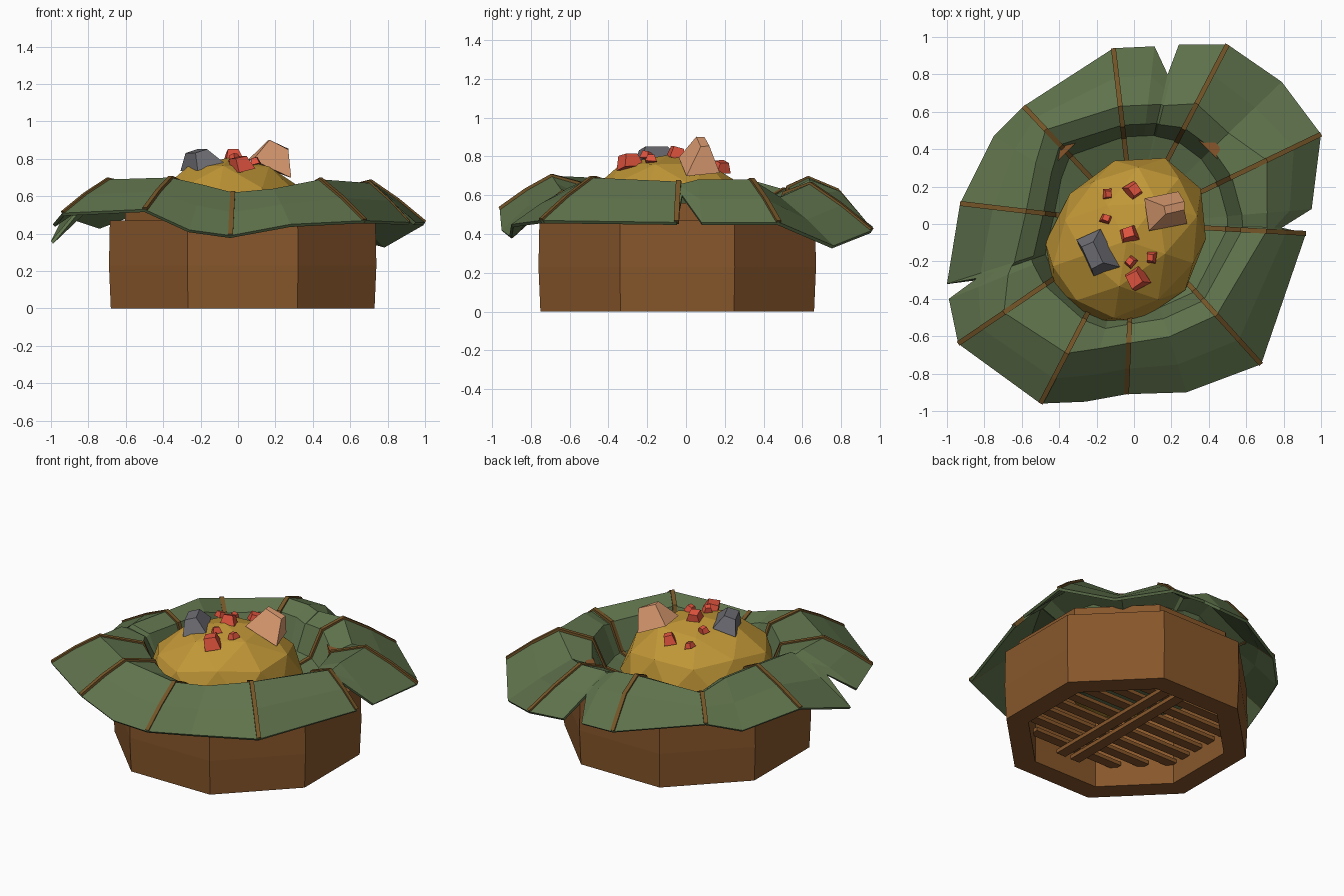
import bpy, bmesh, math, random
from mathutils import Vector, Matrix, Euler

cube = bpy.data.objects.get("Cube")
if cube:
    bpy.data.objects.remove(cube)


def material(name, rgb):
    m = bpy.data.materials.new(name)
    m.use_nodes = True
    col = [(c / 255) ** 2.2 for c in rgb] + [1]
    m.diffuse_color = col
    m.node_tree.nodes["Principled BSDF"].inputs["Base Color"].default_value = col
    return m


wood = material("brown wood", (134, 87, 47))
green = material("leaf green", (95, 114, 77))
rib = material("leaf rib brown", (116, 86, 44))
gold = material("golden rice", (192, 150, 58))
red = material("red pepper", (222, 84, 64))
grey = material("grey mushroom", (108, 108, 114))
tan = material("tan meat", (222, 156, 114))


def finish(bm, name, mat, thickness=0, fix_normals=True):
    if fix_normals:
        bmesh.ops.recalc_face_normals(bm, faces=bm.faces)
    mesh = bpy.data.meshes.new(name)
    bm.to_mesh(mesh)
    bm.free()
    mesh.materials.append(mat)
    ob = bpy.data.objects.new(name, mesh)
    bpy.context.collection.objects.link(ob)
    if thickness:
        mod = ob.modifiers.new("Thickness", "SOLIDIFY")
        mod.thickness = thickness
        mod.offset = -1


def bridge(bm, a, b):
    # quads between two closed rings of vertices
    for i in range(len(a)):
        j = (i + 1) % len(a)
        bm.faces.new((a[i], a[j], b[j], b[i]))


def box(name, loc, size, mat):
    bm = bmesh.new()
    bmesh.ops.create_cube(bm, size=1, matrix=Matrix.LocRotScale(Vector(loc), None, Vector(size)))
    finish(bm, name, mat)


# Steamer basket: an octagonal wall with a recessed lip
CX, CY = 0.025, -0.045
INNER = 0.575
wall = [(0.705, 0), (0.715, 0.23), (0.71, 0.47), (0.63, 0.47), (0.63, 0.56), (INNER, 0.56), (INNER, 0)]
bm = bmesh.new()
rings = []
for r, z in wall:
    rad = r / math.cos(math.pi / 8)
    angles = [math.pi / 8 + math.pi / 4 * i for i in range(8)]
    rings.append([bm.verts.new((CX + rad * math.cos(a), CY + rad * math.sin(a), z)) for a in angles])
for i, ring in enumerate(rings):
    bridge(bm, ring, rings[(i + 1) % len(rings)])
finish(bm, "basket_wall", wood)

# Basket floor: slats over two cross bars
for i in range(-4, 5):
    d = i * 0.12
    half = min(INNER, INNER * math.sqrt(2) - abs(d))
    box("floor_slat", (CX, CY + d, 0.14), (2 * half, 0.065, 0.025), wood)
for s in (-1, 1):
    box("floor_cross_bar", (CX + s * 0.055, CY, 0.115), (0.07, 1.1, 0.025), wood)

# Leaf lining: tip x, y, z, then crest as a fraction of the tip, and crest height
spokes = [
    (-.11, .94, .44, .67, .69), (.11, .95, .44, .67, .68), (.18, .80, .56, .8, .65),
    (.24, .96, .44, .66, .66), (.50, .96, .42, .67, .66), (.79, .76, .34, .64, .59),
    (1, .48, .46, .71, .68), (.95, .08, .46, .75, .68), (.79, -.02, .60, .9, .66),
    (.92, -.05, .46, .77, .67), (.68, -.75, .47, .65, .69), (.28, -.90, .45, .67, .64),
    (-.04, -.91, .39, .7, .62), (-.26, -.95, .42, .7, .66), (-.50, -.96, .53, .72, .7),
    (-.94, -.64, .51, .74, .69), (-.99, -.40, .45, .68, .68), (-.84, -.29, .55, .78, .66),
    (-1, -.32, .36, .64, .68), (-.93, .11, .5, .62, .68), (-.75, .47, .44, .7, .68),
    (-.59, .63, .5, .8, .63)]
rib_spokes = (0, 4, 6, 9, 10, 12, 14, 15, 19, 21)


def profile(x, y, z, k, top):
    # points of one spoke, from the tip over the crest and the shelf to the bowl
    tip = Vector((x, y, 0))
    out = tip.normalized()
    crest = tip.length * k
    bulge = 0.06 if y > 0.9 and x < 0.2 else 0.01
    up = Vector((0, 0, 1))
    return [tip + up * z,
            tip * (1 + k) / 2 + up * ((z + top) / 2 + bulge),
            tip * k + up * top,
            out * min(crest * 0.84, 0.58) + up * (top - 0.05),
            out * min(crest * 0.74, 0.5) + up * 0.44,
            out * min(crest * 0.5, 0.34) + up * 0.38]


bm = bmesh.new()
lines = [[bm.verts.new(p) for p in profile(*s)] for s in spokes]
rings = [list(r) for r in zip(*lines)]
for a, b in zip(rings, rings[1:]):
    bridge(bm, b, a)
bm.faces.new(rings[-1])
bmesh.ops.recalc_face_normals(bm, faces=bm.faces)
if sum(f.normal.z for f in bm.faces) < 0:
    bmesh.ops.reverse_faces(bm, faces=bm.faces)
finish(bm, "leaf_lining", green, 0.018, False)

# Leaf ribs: raised strips that follow the spokes
for i in rib_spokes:
    pts = profile(*spokes[i])
    out = Vector((pts[0].x, pts[0].y, 0)).normalized()
    side = Vector((-out.y, out.x, 0)) * 0.013
    bm = bmesh.new()
    rows = []
    for n, p in enumerate(pts):
        lift = Vector((0, 0, 0.009)) - out * (0.01 if n > 2 else 0)
        rows.append([bm.verts.new(p + lift + side * s) for s in (1, -1)])
    for a, b in zip(rows, rows[1:]):
        f = bm.faces.new((a[0], b[0], b[1], a[1]))
        f.normal_update()
        if f.normal.z < 0:
            f.normal_flip()
    finish(bm, "leaf_rib", rib, 0.026, False)

# Rice mound: a faceted dome, longer along the diagonal, with a flattened base
MOUND = Vector((-0.04, -0.09, 0.45))
AXES = Vector((0.485, 0.40, 0.36))
TURN = Matrix.Rotation(math.radians(50), 4, "Z")
random.seed(4)
bm = bmesh.new()
bmesh.ops.create_icosphere(bm, subdivisions=2, radius=1)
for v in bm.verts:
    v.co *= random.uniform(0.98, 1.03)
    if v.co.z < 0:
        v.co.z *= 0.25
    v.co = MOUND + TURN @ (v.co * AXES)
finish(bm, "rice_mound", gold)


def surface(x, y):
    # height of the mound at a place
    p = TURN.inverted() @ Vector((x - MOUND.x, y - MOUND.y, 0))
    t = 1 - (p.x / AXES.x) ** 2 - (p.y / AXES.y) ** 2
    return MOUND.z + AXES.z * math.sqrt(max(t, 0))


def chunk(name, x, y, size, turn, tilt, mat, taper, lift):
    # irregular tapered block resting on the mound
    bm = bmesh.new()
    bmesh.ops.create_cube(bm, size=1)
    rot = Euler((0, math.radians(tilt), math.radians(turn))).to_matrix()
    for v in bm.verts:
        kx, ky = taper if v.co.z > 0 else (1, 1)
        v.co = Vector((v.co.x * kx, v.co.y * ky, v.co.z)) * random.uniform(0.9, 1.1)
        v.co = rot @ (v.co * Vector(size)) + Vector((x, y, surface(x, y) + lift))
    finish(bm, name, mat)


chunk("meat_chunk", 0.19, 0.08, (0.22, 0.18, 0.14), 12, 24, tan, (0.55, 0.25), 0.075)
chunk("mushroom_chunk", -0.21, -0.16, (0.15, 0.22, 0.09), 25, -18, grey, (0.5, 0.6), 0.02)
peppers = [(-0.14, 0.16, 0.045), (0, 0.18, 0.075), (-0.15, 0.03, 0.045), (-0.03, -0.05, 0.075),
           (-0.02, -0.2, 0.05), (0.09, -0.18, 0.05), (0.01, -0.29, 0.1)]
for n, (x, y, s) in enumerate(peppers):
    chunk("pepper_piece", x, y, (s, s * 1.2, s * 0.75), n * 35, 15, red, (0.7, 0.6), 0.008)
